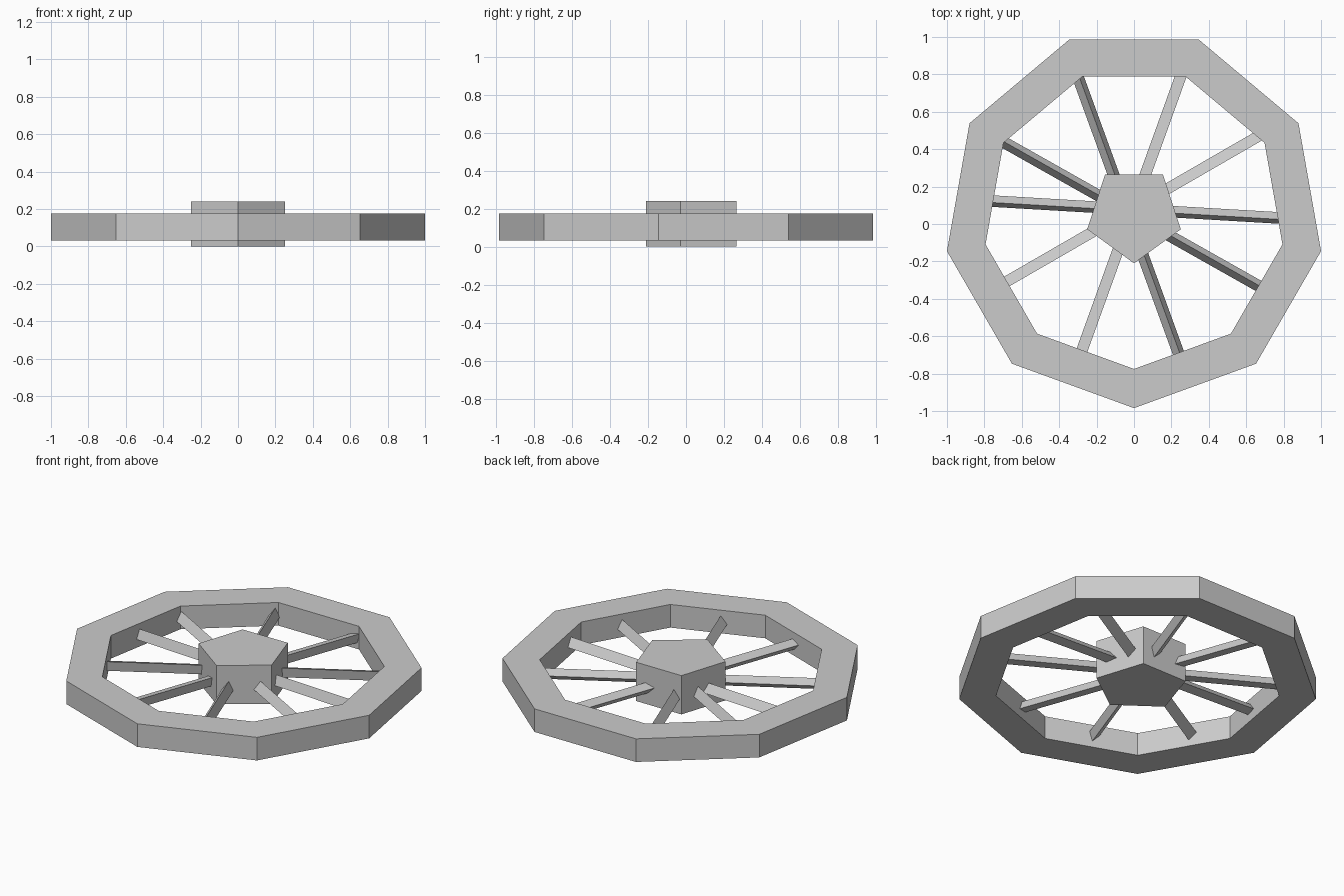
import bpy
import bmesh
from math import sin, cos, pi, radians
from mathutils import Vector

if "Cube" in bpy.data.objects:
    bpy.data.objects.remove(bpy.data.objects["Cube"])


def make_object(name, build):
    bm = bmesh.new()
    build(bm)
    bmesh.ops.recalc_face_normals(bm, faces=bm.faces[:])
    mesh = bpy.data.meshes.new(name)
    bm.to_mesh(mesh)
    bm.free()
    obj = bpy.data.objects.new(name, mesh)
    bpy.context.collection.objects.link(obj)
    return obj


def ngon_ring(bm, n, radius, cy, z):
    """Regular polygon with one corner pointing to the front (-y)."""
    angles = [-pi / 2 + 2 * pi * i / n for i in range(n)]
    return [bm.verts.new((radius * cos(a), cy + radius * sin(a), z)) for a in angles]


def bridge(bm, a, b):
    n = len(a)
    for i in range(n):
        j = (i + 1) % n
        bm.faces.new((a[i], a[j], b[j], b[i]))


# Rim: nine-sided flat ring
def rim(bm):
    loops = [ngon_ring(bm, 9, r, 0.031, z)
             for r, z in ((1.0154, 0.032), (1.0154, 0.175), (0.806, 0.175), (0.806, 0.032))]
    for k in range(4):
        bridge(bm, loops[k], loops[(k + 1) % 4])


# Hub: five-sided block
def hub(bm):
    low = ngon_ring(bm, 5, 0.263, 0.053, 0.0)
    high = ngon_ring(bm, 5, 0.263, 0.053, 0.24)
    bridge(bm, low, high)
    bm.faces.new(low)
    bm.faces.new(high)


# Spoke bar: triangular rod through the hub, rolled about its own axis
def spoke_bar(start, end, tilt, radius=0.036, z=0.105, extra=0.04):
    def build(bm):
        a, b = Vector((*start, z)), Vector((*end, z))
        d = (b - a).normalized()
        side, up = Vector((-d.y, d.x, 0)), Vector((0, 0, 1))
        ends = []
        for p in (a - d * extra, b + d * extra):
            tri = []
            for k in range(3):
                t = radians(tilt + 60 + 120 * k)
                tri.append(bm.verts.new(p + radius * (sin(t) * side + cos(t) * up)))
            ends.append(tri)
        bridge(bm, *ends)
        bm.faces.new(ends[0])
        bm.faces.new(ends[1])
    return build


make_object("wheel_rim", rim)
make_object("wheel_hub", hub)

# start (left end), end (right end), tilt of one face from vertical
bars = [
    ((-0.275, -0.68), (0.255, 0.79), 15),
    ((-0.69, -0.32), (0.67, 0.465), 20),
    ((-0.76, 0.12), (0.775, 0.03), 52),
    ((-0.69, 0.435), (0.675, -0.335), 63),
    ((-0.295, 0.78), (0.24, -0.69), 67),
]
for i, (s, e, tilt) in enumerate(bars, 1):
    make_object(f"spoke_bar_{i}", spoke_bar(s, e, tilt))
